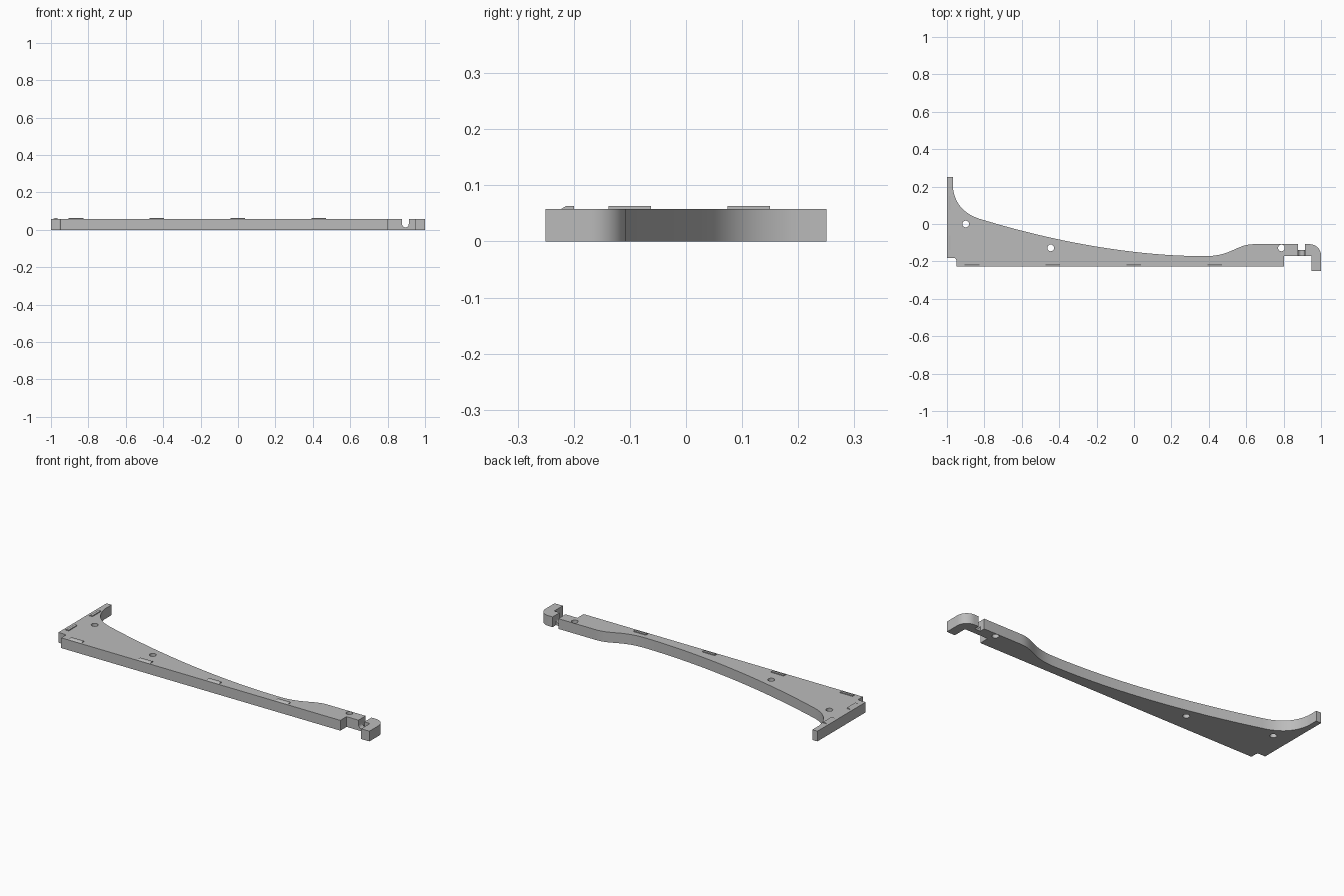
import bpy, bmesh, math
from mathutils import Vector
from mathutils.geometry import interpolate_bezier

cube = bpy.data.objects.get("Cube")
if cube:
    bpy.data.objects.remove(cube, do_unlink=True)

HEIGHT = 0.058
NUB_TOP = 0.063

grey = bpy.data.materials.new("Plain grey")
grey.use_nodes = True
colour = (0.5, 0.5, 0.5, 1)
grey.diffuse_color = colour
grey.node_tree.nodes["Principled BSDF"].inputs["Base Color"].default_value = colour


def prism(name, points, extrusion):
    """Closed solid from a planar outline pushed along a vector."""
    bm = bmesh.new()
    face = bm.faces.new([bm.verts.new(p) for p in points])
    new = bmesh.ops.extrude_face_region(bm, geom=[face])["geom"]
    moved = [v for v in new if isinstance(v, bmesh.types.BMVert)]
    bmesh.ops.translate(bm, verts=moved, vec=extrusion)
    bmesh.ops.recalc_face_normals(bm, faces=bm.faces)
    mesh = bpy.data.meshes.new(name)
    bm.to_mesh(mesh)
    bm.free()
    mesh.materials.append(grey)
    obj = bpy.data.objects.new(name, mesh)
    bpy.context.collection.objects.link(obj)
    return obj


def curve(a, b, c, d, steps):
    pts = [Vector((x, y, 0)) for x, y in (a, b, c, d)]
    return [(p.x, p.y) for p in interpolate_bezier(*pts, steps)]


def arc(cx, cy, r, start, end, steps):
    angles = [math.radians(start + (end - start) * i / steps) for i in range(steps + 1)]
    return [(cx + r * math.cos(a), cy + r * math.sin(a)) for a in angles]


# Plan outline: arm tip, inner fillet, long sweep, rise to the hook, straight front
outline = [(-1, -0.182), (-1, 0.25), (-0.968, 0.25)]
outline += curve((-0.968, 0.19), (-0.955, 0.10), (-0.90, 0.045), (-0.8, 0.02), 20)
outline += curve((-0.8, 0.02), (-0.42, -0.095), (0, -0.172), (0.38, -0.172), 36)[1:]
outline += curve((0.38, -0.172), (0.52, -0.172), (0.55, -0.108), (0.64, -0.108), 20)[1:]
outline += arc(0.94, -0.168, 0.06, 90, 0, 12)
outline += [(1, -0.25), (0.948, -0.25), (0.948, -0.172), (0.802, -0.172),
            (0.802, -0.228), (-0.95, -0.228)]
outline += arc(-0.962, -0.194, 0.012, 0, 90, 5)
body = prism("bracket_body", [(x, y, 0) for x, y in outline], (0, 0, HEIGHT))

# Screw holes
cutters = []
for x, y in ((-0.9, 0), (-0.445, -0.128), (0.788, -0.128)):
    ring = arc(x, y, 0.018, 0, 360, 24)[:-1]
    cutters.append(prism("hole_cutter", [(px, py, -0.1) for px, py in ring], (0, 0, 0.3)))

# Round-bottomed slot beside the hook, open right through at the back
slot = [(0.877, 0.1)] + arc(0.895, 0.031, 0.018, 180, 360, 12) + [(0.913, 0.1)]
cutters.append(prism("slot_cutter", [(x, -0.2, z) for x, z in slot], (0, 0.2, 0)))
gap = [(0.877, -0.138), (0.913, -0.138), (0.913, 0), (0.877, 0)]
cutters.append(prism("gap_cutter", [(x, y, -0.1) for x, y in gap], (0, 0, 0.3)))

bpy.context.view_layer.objects.active = body
for cutter in cutters:
    cutter.hide_render = True
    mod = body.modifiers.new("Cut", 'BOOLEAN')
    mod.operation = 'DIFFERENCE'
    mod.solver = 'EXACT'
    mod.object = cutter
    bpy.ops.object.modifier_apply(modifier=mod.name)
    bpy.data.objects.remove(cutter, do_unlink=True)

bpy.ops.object.select_all(action='DESELECT')
body.select_set(True)
bpy.ops.object.shade_smooth_by_angle(angle=math.radians(30))

# Raised locating nubs with an outward slope: (distance inward, height)
nub = [(0, HEIGHT - 0.002), (0, HEIGHT), (0.008, NUB_TOP), (0.022, NUB_TOP), (0.022, HEIGHT - 0.002)]
for i, x in enumerate((-0.905, -0.473, -0.04, 0.393)):
    prism(f"front_nub_{i + 1}", [(x, -0.222 + d, z) for d, z in nub], (0.078, 0, 0))
for i, y in enumerate((-0.138, 0.074)):
    prism(f"side_nub_{i + 1}", [(-0.988 + d, y, z) for d, z in nub], (0, 0.076, 0))
